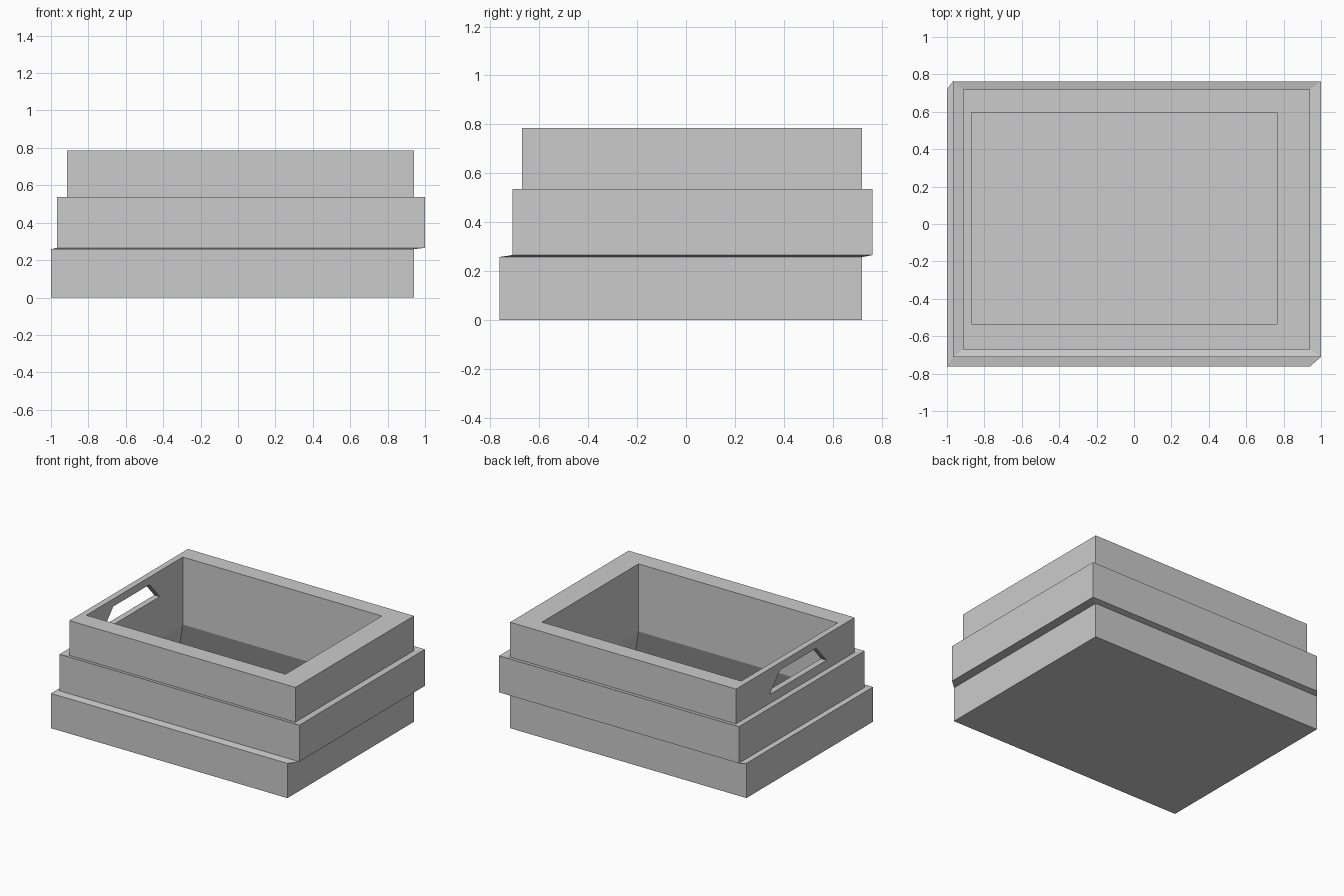
import bpy
import bmesh

cube = bpy.data.objects.get("Cube")
if cube:
    bpy.data.objects.remove(cube, do_unlink=True)

grey = bpy.data.materials.new("light_grey")
grey.use_nodes = True
colour = (0.6, 0.6, 0.6, 1)
grey.diffuse_color = colour
grey.node_tree.nodes["Principled BSDF"].inputs["Base Color"].default_value = colour


def loft(name, rings):
    """Join successive four-cornered rings and cap both ends."""
    bm = bmesh.new()
    loops = [[bm.verts.new(p) for p in ring] for ring in rings]
    for a, b in zip(loops, loops[1:]):
        for i in range(4):
            j = (i + 1) % 4
            bm.faces.new((a[i], a[j], b[j], b[i]))
    bm.faces.new(loops[0][::-1])
    bm.faces.new(loops[-1])
    bmesh.ops.recalc_face_normals(bm, faces=bm.faces)
    mesh = bpy.data.meshes.new(name)
    bm.to_mesh(mesh)
    bm.free()
    mesh.materials.append(grey)
    obj = bpy.data.objects.new(name, mesh)
    bpy.context.collection.objects.link(obj)
    return obj


def rect(bounds, z, grow=0):
    x0, x1, y0, y1 = bounds
    x0, x1, y0, y1 = x0 - grow, x1 + grow, y0 - grow, y1 + grow
    return [(x0, y0, z), (x1, y0, z), (x1, y1, z), (x0, y1, z)]


# Offset tiers and the hollow, each as min x, max x, min y, max y
lower = (-1.0, 0.94, -0.763, 0.72)
middle = (-0.968, 1.0, -0.71, 0.763)
upper = (-0.915, 0.94, -0.67, 0.72)
hollow = (-0.87, 0.765, -0.535, 0.595)

# Crate: outside from the base up, over the rim, then down to the floor
crate = loft("crate", [
    rect(lower, 0), rect(lower, 0.258),
    rect(middle, 0.266), rect(middle, 0.537),
    rect(upper, 0.528), rect(upper, 0.786),
    rect(hollow, 0.786), rect(hollow, 0.285),
    rect(hollow, 0.03, grow=0.1),
])

# Handle slot through the thin end wall
slot = [(0.325, 0.595), (-0.34, 0.595), (-0.22, 0.73), (0.205, 0.73)]
cutter = loft("handle_cutter", [[(x, y, z) for y, z in slot] for x in (-0.98, -0.8)])
cutter.hide_render = True
cut = crate.modifiers.new("handle_slot", "BOOLEAN")
cut.operation = "DIFFERENCE"
cut.solver = "EXACT"
cut.object = cutter
bpy.context.view_layer.objects.active = crate
bpy.ops.object.modifier_apply(modifier=cut.name)
bpy.data.objects.remove(cutter, do_unlink=True)
